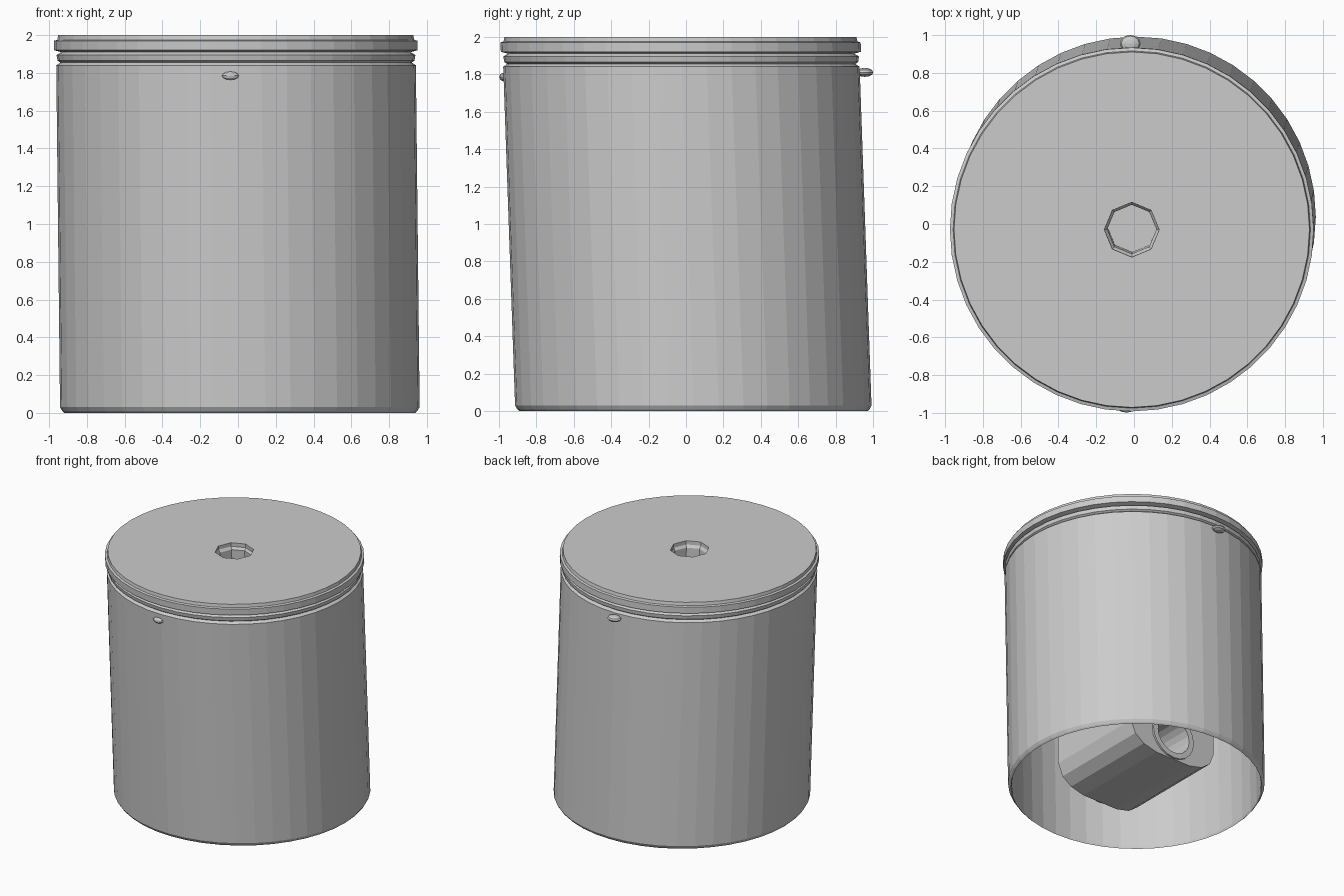
import bpy, bmesh, math
from mathutils import Vector

if "Cube" in bpy.data.objects:
    bpy.data.objects.remove(bpy.data.objects["Cube"])


def finish(bm, name, lean=True):
    # the whole body leans slightly towards the front as it rises
    if lean:
        for v in bm.verts:
            z = v.co.z
            v.co.x += 0.01 - 0.011 * z
            v.co.y += 0.04 - 0.035 * z
    bmesh.ops.recalc_face_normals(bm, faces=bm.faces)
    me = bpy.data.meshes.new(name)
    bm.to_mesh(me)
    bm.free()
    ob = bpy.data.objects.new(name, me)
    bpy.context.collection.objects.link(ob)
    return ob


def lathe(name, profile, n):
    bm = bmesh.new()
    rings = []
    for r, z in profile:
        if r == 0:
            rings.append([bm.verts.new((0, 0, z))] * n)
        else:
            rings.append([bm.verts.new((r * math.cos(2 * math.pi * i / n),
                                        r * math.sin(2 * math.pi * i / n), z)) for i in range(n)])
    for a, b in zip(rings, rings[1:]):
        for i in range(n):
            j = (i + 1) % n
            quad = list(dict.fromkeys((a[i], a[j], b[j], b[i])))
            bm.faces.new(quad)
    return finish(bm, name)


def prism_y(name, outline, y0, y1):
    bm = bmesh.new()
    f = bm.faces.new([bm.verts.new((x, y0, z)) for x, z in outline])
    ext = bmesh.ops.extrude_face_region(bm, geom=[f])
    moved = [g for g in ext["geom"] if isinstance(g, bmesh.types.BMVert)]
    bmesh.ops.translate(bm, verts=moved, vec=Vector((0, y1 - y0, 0)))
    return finish(bm, name)


def circle(r, cz, n):
    return [(r * math.cos(2 * math.pi * i / n), cz + r * math.sin(2 * math.pi * i / n)) for i in range(n)]


def cut(target, cutter):
    m = target.modifiers.new("cut", 'BOOLEAN')
    m.operation = 'DIFFERENCE'
    m.solver = 'EXACT'
    m.object = cutter
    cutter.hide_render = True
    cutter.hide_viewport = True


# hollow skirt, ring grooves and crown
body = lathe("body_shell", [
    (0, 2.0), (0.94, 2.0), (0.945, 1.975), (0.962, 1.97), (0.962, 1.92),
    (0.925, 1.91), (0.95, 1.895), (0.945, 1.865), (0.93, 1.855), (0.952, 1.84),
    (0.952, 0.03), (0.94, 0.01), (0.93, 0.0), (0.925, 0.02), (0.925, 1.82), (0, 1.82)], 44)

# inner boss with rounded underside
half = [(0.40, 1.83), (0.40, 0.24), (0.36, 0.14), (0.28, 0.08), (0.16, 0.05)]
boss = prism_y("inner_boss", half + [(-x, z) for x, z in reversed(half)], -0.42, 0.42)

# raised collars around the cross hole
for side, y0, y1 in (("back", 0.41, 0.435), ("front", -0.435, -0.41)):
    collar = prism_y(side + "_hole_collar", circle(0.195, 0.25, 20), y0, y1)
    bore = prism_y(side + "_collar_cutter", circle(0.15, 0.25, 20), y0 - 0.1, y1 + 0.1)
    cut(collar, bore)

# cross hole through the boss
cut(boss, prism_y("cross_hole_cutter", circle(0.15, 0.25, 20), -0.6, 0.6))

# eight-sided socket in the top
socket = lathe("socket_cutter", [(0, 2.1), (0.145, 2.1), (0.145, 1.97), (0.13, 1.95),
                                 (0.13, 1.7), (0, 1.7)], 8)
cut(body, socket)
cut(boss, socket)

# small nubs under the grooves
for name, loc, size in (("front_nub", (-0.04, -0.975, 1.785), (0.045, 0.022, 0.022)),
                        ("back_nub", (-0.02, 0.955, 1.81), (0.055, 0.045, 0.024))):
    bm = bmesh.new()
    bmesh.ops.create_uvsphere(bm, u_segments=12, v_segments=6, radius=1)
    bmesh.ops.scale(bm, vec=size, verts=bm.verts)
    bmesh.ops.translate(bm, vec=loc, verts=bm.verts)
    finish(bm, name, lean=False)
